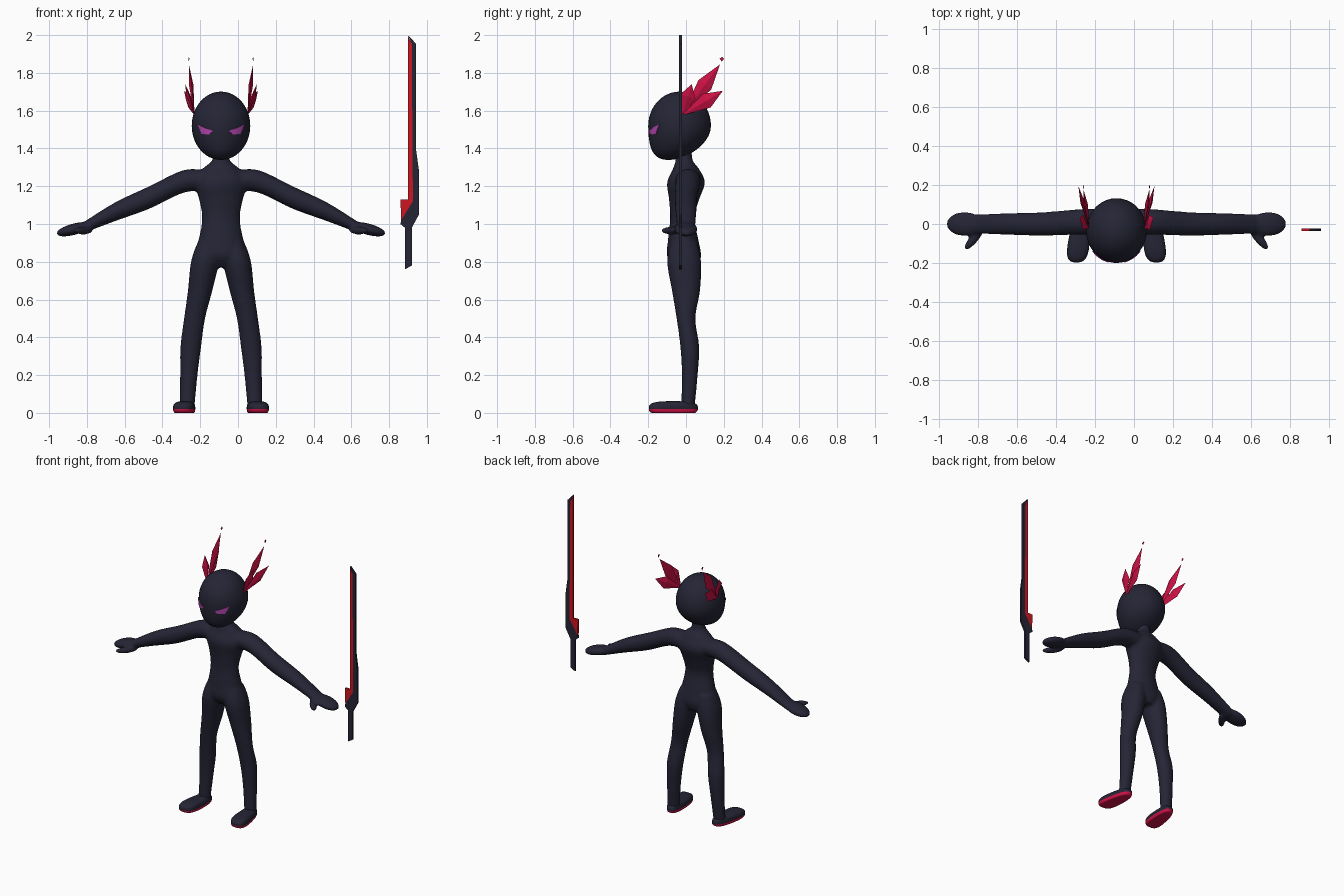
import bpy, bmesh
from math import cos, sin, pi, radians
from mathutils import Matrix, Vector
from mathutils.bvhtree import BVHTree

if "Cube" in bpy.data.objects:
    bpy.data.objects.remove(bpy.data.objects["Cube"])

FIGURE_X = -0.09  # figure's centre line


def material(name, rgb):
    mat = bpy.data.materials.new(name)
    mat.use_nodes = True
    mat.diffuse_color = (*rgb, 1)
    shader = mat.node_tree.nodes["Principled BSDF"]
    shader.inputs["Base Color"].default_value = (*rgb, 1)
    return mat


dark = material("midnight blue", (0.018, 0.018, 0.036))
crimson = material("crimson", (0.62, 0.006, 0.06))
red = material("blade red", (0.6, 0.008, 0.016))
purple = material("eye purple", (0.45, 0.06, 0.42))


def finish(bm, name, *materials, smooth=False, mirror=False, x=FIGURE_X):
    """Turn a bmesh into a named object, optionally mirrored about its own centre line."""
    bmesh.ops.recalc_face_normals(bm, faces=bm.faces)
    mesh = bpy.data.meshes.new(name)
    bm.to_mesh(mesh)
    bm.free()
    for mat in materials:
        mesh.materials.append(mat)
    for polygon in mesh.polygons:
        polygon.use_smooth = smooth
    obj = bpy.data.objects.new(name, mesh)
    obj.location.x = x
    bpy.context.collection.objects.link(obj)
    if mirror:
        obj.modifiers.new("other side", "MIRROR")
    return obj


def spline(rows, steps=5):
    """Catmull-Rom interpolation of profile rows."""
    vectors = [Vector(row) for row in rows]
    padded = [vectors[0], *vectors, vectors[-1]]
    for a, b, c, d in zip(padded, padded[1:], padded[2:], padded[3:]):
        for i in range(steps):
            t = i / steps
            yield b + t / 2 * (c - a + t * (2 * a - 5 * b + 4 * c - d + t * (3 * (b - c) + d - a)))
    yield vectors[-1]


def limb(bm, rows, upright=True, sides=28):
    """Closed skin over ellipses: position along the axis, two centre offsets, two radii."""
    rings = []
    for along, a, b, radius_a, radius_b in spline(rows):
        ring = []
        for i in range(sides):
            angle = 2 * pi * i / sides
            u = a + radius_a * cos(angle)
            v = b + radius_b * sin(angle)
            ring.append(bm.verts.new((u, v, along) if upright else (along, u, v)))
        rings.append(ring)
    for lower, upper in zip(rings, rings[1:]):
        for i in range(sides):
            j = (i + 1) % sides
            bm.faces.new((lower[i], lower[j], upper[j], upper[i]))
    bm.faces.new(rings[0])
    bm.faces.new(rings[-1])


def ball(bm, centre=(0, 0, 0), radii=(1, 1, 1), turn=0, axis="Z"):
    matrix = Matrix.LocRotScale(Vector(centre), Matrix.Rotation(radians(turn), 3, axis), Vector(radii))
    return bmesh.ops.create_uvsphere(bm, u_segments=36, v_segments=24, radius=1, matrix=matrix)["verts"]


# Body: limbs are copied to the other side, then everything is fused into one skin
arm = [(0.08, 0.01, 1.23, 0.07, 0.055), (0.2, 0.01, 1.225, 0.065, 0.06), (0.38, 0, 1.14, 0.06, 0.06),
       (0.56, 0, 1.065, 0.055, 0.05), (0.72, 0, 0.985, 0.05, 0.03)]
leg = [(0.9, 0.07, -0.01, 0.055, 0.07), (0.8, 0.085, -0.01, 0.074, 0.09), (0.65, 0.11, 0, 0.065, 0.075),
       (0.5, 0.14, 0, 0.056, 0.05), (0.35, 0.16, 0.02, 0.055, 0.05), (0.2, 0.17, 0.02, 0.046, 0.042),
       (0.03, 0.18, 0.01, 0.04, 0.036)]
torso = [(0.77, 0, 0, 0.07, 0.06), (0.83, 0, -0.01, 0.145, 0.09), (0.92, 0, -0.015, 0.118, 0.08),
         (1.03, 0, -0.02, 0.1, 0.064), (1.13, 0, -0.01, 0.116, 0.08), (1.22, 0, 0, 0.14, 0.1),
         (1.29, 0, 0, 0.1, 0.07), (1.34, 0, -0.01, 0.045, 0.045), (1.42, 0, -0.01, 0.042, 0.042)]
bm = bmesh.new()
limb(bm, arm, upright=False)
limb(bm, leg)
ball(bm, (0.78, 0, 0.972), (0.095, 0.062, 0.03), 15, "Y")  # palm
ball(bm, (0.73, -0.075, 0.965), (0.075, 0.023, 0.021), -50)  # thumb
copy = bmesh.ops.duplicate(bm, geom=[*bm.verts, *bm.edges, *bm.faces])["geom"]
for v in copy:
    if isinstance(v, bmesh.types.BMVert):
        v.co.x *= -1
limb(bm, torso)
body = finish(bm, "body", dark, smooth=True)
fuse = body.modifiers.new("fuse", "REMESH")
fuse.mode = "VOXEL"
fuse.voxel_size = 0.009
fuse.use_smooth_shade = True
relax = body.modifiers.new("relax", "SMOOTH")
relax.iterations = 6

# Shoes: rounded boxes narrowing to the heel, flat underneath, crimson below the sole line
SOLE = 0.02
bm = bmesh.new()
for v in ball(bm):
    p = v.co / sum(abs(c) ** 3 for c in v.co) ** (1 / 3)
    v.co = (0.19 - 0.015 * p.y + 0.053 * p.x * (1 - 0.2 * p.y), 0.13 * p.y - 0.067,
            max(0, 0.025 + 0.037 * p.z))
bmesh.ops.bisect_plane(bm, geom=[*bm.verts, *bm.edges, *bm.faces], plane_co=(0, 0, SOLE), plane_no=(0, 0, 1))
for face in bm.faces:
    face.material_index = int(face.calc_center_median().z < SOLE)
finish(bm, "shoes", dark, crimson, smooth=True, mirror=True)

# Head: an ellipsoid whose lower half leans forward to a chin
bm = bmesh.new()
for v in ball(bm):
    chin = min(v.co.z, 0) ** 2
    v.co = (0.155 * v.co.x, 0.166 * v.co.y - 0.034 - 0.06 * chin, 1.52 + 0.181 * v.co.z)
bmesh.ops.recalc_face_normals(bm, faces=bm.faces)
face_surface = BVHTree.FromBMesh(bm)
finish(bm, "head", dark, smooth=True)

# Eyes: slanted thin plates laid onto the face
bm = bmesh.new()
eye_rim = [(0.04, 1.493), (0.06, 1.475), (0.1, 1.476), (0.12, 1.527), (0.08, 1.507)]
bm.faces.new([bm.verts.new((x, -1, z)) for x, z in eye_rim])
bmesh.ops.poke(bm, faces=bm.faces)
bmesh.ops.subdivide_edges(bm, edges=bm.edges, cuts=3, use_grid_fill=True)
for v in bm.verts:
    v.co = face_surface.ray_cast(v.co, Vector((0, 1, 0)))[0]
eyes = finish(bm, "eyes", purple, mirror=True)
plate = eyes.modifiers.new("plate", "SOLIDIFY")
plate.thickness = 0.009
plate.offset = 0


def leaf(bm, base, tip, width, ridge):
    """Diamond blade seen from the side, with a raised middle on both faces."""
    base, tip = Vector(base), Vector(tip)
    middle = base.lerp(tip, 0.6)
    across = (tip - base).cross(Vector((1, 0, 0))).normalized() * width
    rim = [bm.verts.new(p) for p in (base, middle + across, tip, middle - across)]
    for side in (ridge, -ridge):
        peak = bm.verts.new(middle + Vector((side, 0, 0)))
        for a, b in zip(rim, rim[1:] + rim[:1]):
            bm.faces.new((peak, a, b))


# Flame-shaped ears: three leaves from one root, with a loose spark above
bm = bmesh.new()
root = (0.14, -0.02, 1.575)
for tip in ((0.17, 0.18, 1.845), (0.195, 0.195, 1.705), (0.19, 0.03, 1.74)):
    leaf(bm, root, tip, 0.042, 0.012)
leaf(bm, (0.17, 0.19, 1.86), (0.17, 0.19, 1.885), 0.012, 0.003)
finish(bm, "flame_ears", crimson, mirror=True)

# Sword: dark spine with handle, and a red cutting edge with guard, meeting along a seam
seam = [(0.92, 1.95), (0.926, 1.12), (0.864, 1.02)]
spine = [(0.86, 1), (0.884, 0.98), (0.884, 0.76), (0.92, 0.78), (0.92, 0.98), (0.958, 1.05),
         (0.957, 1.29), (0.942, 1.4), (0.942, 1.955), (0.9, 2)]
edge = [(0.86, 1.13), (0.9, 1.13), (0.9, 1.995)]
for name, mat, outline in (("sword_spine", dark, seam + spine), ("sword_edge", red, seam + edge)):
    bm = bmesh.new()
    flat = bm.faces.new([bm.verts.new((x, -0.036, z)) for x, z in outline])
    moved = bmesh.ops.extrude_face_region(bm, geom=[flat])["geom"]
    bmesh.ops.translate(bm, vec=(0, 0.014, 0), verts=[v for v in moved if isinstance(v, bmesh.types.BMVert)])
    finish(bm, name, mat, x=0)
